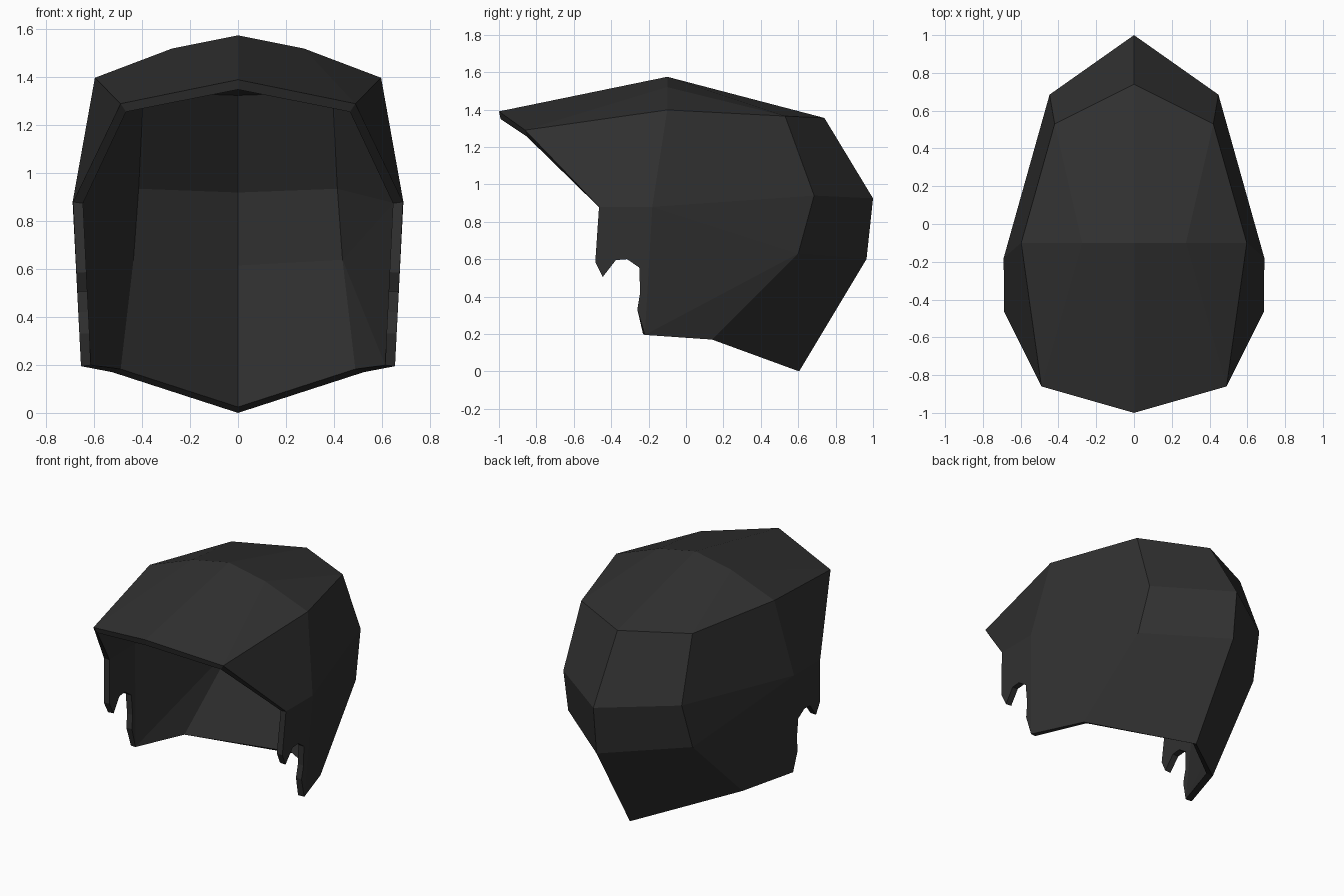
import bpy, bmesh

cube = bpy.data.objects.get("Cube")
if cube:
    bpy.data.objects.remove(cube, do_unlink=True)

# One flat charcoal colour
charcoal = bpy.data.materials.new("charcoal hair")
charcoal.use_nodes = True
colour = (0.03, 0.03, 0.03, 1)
charcoal.diffuse_color = colour
charcoal.node_tree.nodes["Principled BSDF"].inputs["Base Color"].default_value = colour

# Corner points of the left half
points = {
    # centre line, from fringe over the crown to the nape
    "fringe": (0, -1.0, 1.39), "crown": (0, -0.1, 1.575), "back_top": (0, 0.74, 1.355),
    "back_mid": (0, 1.0, 0.925), "back_low": (0, 0.965, 0.6), "nape": (0, 0.605, 0),
    # crown shoulder and the side ridge
    "crown_mid": (0.275, -0.1, 1.52),
    "fringe_side": (0.49, -0.86, 1.29), "crown_side": (0.597, -0.1, 1.398),
    "rear_top": (0.42, 0.53, 1.365), "rear_mid": (0.447, 0.685, 0.94),
    "rear_low": (0.47, 0.6, 0.63), "rear_hem": (0.525, 0.14, 0.17),
    # temple and front hem
    "temple": (0.69, -0.18, 0.88), "temple_front": (0.688, -0.465, 0.88),
    "hem": (0.655, -0.22, 0.195),
}

# Notched outline of the sideburn (y, z), from the hem up to the temple
sideburn = [(-0.26, 0.33), (-0.245, 0.42), (-0.25, 0.555), (-0.315, 0.6),
            (-0.375, 0.595), (-0.41, 0.55), (-0.445, 0.505), (-0.485, 0.585)]
burn_names = []
for i, (y, z) in enumerate(sideburn):
    name = f"burn_{i}"
    points[name] = (0.655 + 0.05 * (z - 0.195), y, z)
    burn_names.append(name)

panels = [
    "fringe fringe_side crown_mid crown", "fringe_side crown_side crown_mid",
    "crown crown_mid rear_top back_top", "crown_mid crown_side rear_top",
    "back_top rear_top rear_mid back_mid", "back_mid rear_mid rear_low back_low",
    "back_low rear_low rear_hem nape",
    "fringe_side temple_front temple crown_side", "crown_side temple rear_mid rear_top",
    "temple rear_low rear_mid", "temple hem rear_low", "hem rear_hem rear_low",
    "temple temple_front " + " ".join(reversed(burn_names)) + " hem",
]

# Half shell, mirrored across the centre line
bm = bmesh.new()
verts = {name: bm.verts.new(co) for name, co in points.items()}
for panel in panels:
    bm.faces.new([verts[n] for n in panel.split()])
bmesh.ops.mirror(bm, geom=bm.verts[:] + bm.edges[:] + bm.faces[:],
                 axis="X", merge_dist=0.001)
bmesh.ops.remove_doubles(bm, verts=bm.verts[:], dist=0.001)
bmesh.ops.recalc_face_normals(bm, faces=bm.faces[:])
# Keep the outside facing out
top = max(bm.faces, key=lambda f: f.calc_center_median().z)
if top.normal.z < 0:
    bmesh.ops.reverse_faces(bm, faces=bm.faces[:])

mesh = bpy.data.meshes.new("hair_shell")
bm.to_mesh(mesh)
bm.free()
mesh.materials.append(charcoal)
hair = bpy.data.objects.new("hair_shell", mesh)
bpy.context.collection.objects.link(hair)

# Inward thickness
solid = hair.modifiers.new("thickness", "SOLIDIFY")
solid.thickness = 0.042
solid.offset = -1
